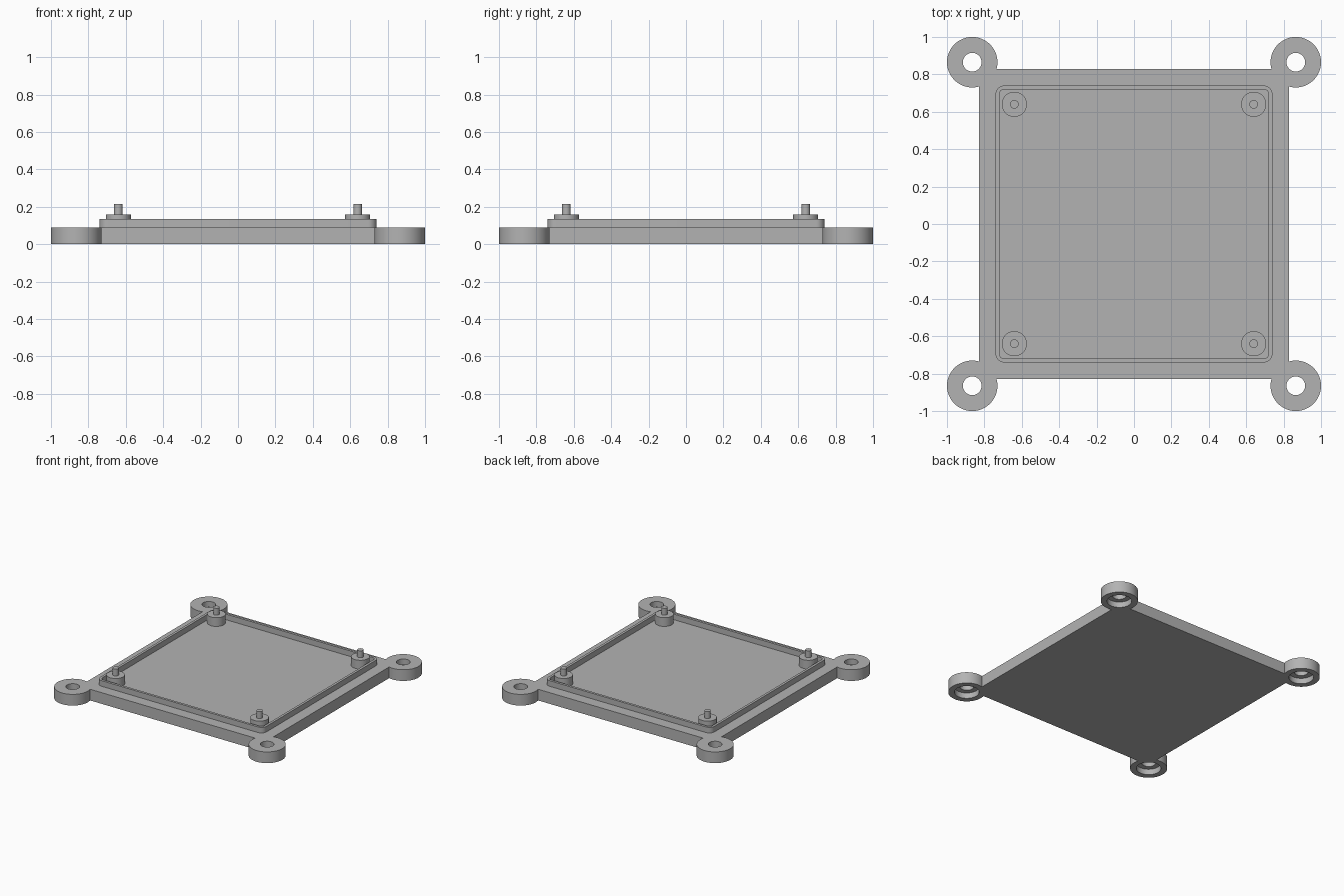
import bpy, bmesh, math

cube = bpy.data.objects.get("Cube")
if cube:
    bpy.data.objects.remove(cube, do_unlink=True)

grey = bpy.data.materials.new("mid grey")
grey.use_nodes = True
COLOUR = (0.45, 0.45, 0.45, 1)
grey.diffuse_color = COLOUR
grey.node_tree.nodes["Principled BSDF"].inputs["Base Color"].default_value = COLOUR

CORNERS = [(sx, sy) for sx in (-1, 1) for sy in (-1, 1)]
PLATE, PLATE_TOP = 0.83, 0.09
EAR, POST = 0.865, 0.64


def rounded_square(half, radius, z, steps=8):
    """Ring of points round a square with rounded corners (a circle if half == radius)."""
    pts = []
    for q, (sx, sy) in enumerate([(1, 1), (-1, 1), (-1, -1), (1, -1)]):
        for i in range(steps + 1):
            a = math.pi / 2 * (q + i / steps)
            pts.append(((half - radius) * sx + radius * math.cos(a),
                        (half - radius) * sy + radius * math.sin(a), z))
    return pts


def circle(radius, z, cx, cy, steps=48):
    return [(cx + radius * math.cos(2 * math.pi * i / steps),
             cy + radius * math.sin(2 * math.pi * i / steps), z) for i in range(steps)]


def loft(bm, rings, loop=False):
    """Skin a stack of rings; cap the ends, or join last to first when loop is set."""
    vs = [[bm.verts.new(p) for p in ring] for ring in rings]
    n = len(vs[0])
    pairs = list(zip(vs, vs[1:])) + ([(vs[-1], vs[0])] if loop else [])
    for a, b in pairs:
        for i in range(n):
            j = (i + 1) % n
            bm.faces.new((a[i], a[j], b[j], b[i]))
    if not loop:
        bm.faces.new(vs[0][::-1])
        bm.faces.new(vs[-1])


def make(name, bm):
    bmesh.ops.recalc_face_normals(bm, faces=bm.faces)
    mesh = bpy.data.meshes.new(name)
    bm.to_mesh(mesh)
    bm.free()
    mesh.materials.append(grey)
    obj = bpy.data.objects.new(name, mesh)
    bpy.context.collection.objects.link(obj)
    return obj


def turned(name, at, profile):
    """Copies of a turned part, one per corner; profile is (radius, z) pairs."""
    bm = bmesh.new()
    for sx, sy in CORNERS:
        loft(bm, [circle(r, z, at * sx, at * sy) for r, z in profile])
    return make(name, bm)


def smooth(obj):
    bpy.ops.object.select_all(action="DESELECT")
    obj.select_set(True)
    bpy.context.view_layer.objects.active = obj
    bpy.ops.object.shade_smooth_by_angle(angle=math.radians(30))


def combine(target, other, operation):
    mod = target.modifiers.new(operation.lower(), "BOOLEAN")
    mod.object, mod.operation, mod.solver = other, operation, "EXACT"
    bpy.ops.object.select_all(action="DESELECT")
    bpy.context.view_layer.objects.active = target
    target.select_set(True)
    bpy.ops.object.modifier_apply(modifier=mod.name)
    bpy.data.objects.remove(other, do_unlink=True)


# Base plate with round mounting ears, each with a counterbored screw hole
bm = bmesh.new()
loft(bm, [[(sx * PLATE, sy * PLATE, z) for sx, sy in [(1, 1), (-1, 1), (-1, -1), (1, -1)]]
          for z in (0, PLATE_TOP)])
plate = make("base_plate", bm)
combine(plate, turned("ears", EAR, [(0.135, 0), (0.135, PLATE_TOP)]), "UNION")
combine(plate, turned("screw_holes", EAR, [(0.09, -0.1), (0.09, 0.045), (0.05, 0.045), (0.05, 0.2)]),
        "DIFFERENCE")
smooth(plate)

# Thin raised rim with rounded corners
bm = bmesh.new()
loft(bm, [rounded_square(0.74, 0.045, PLATE_TOP), rounded_square(0.74, 0.045, 0.135),
          rounded_square(0.72, 0.025, 0.135), rounded_square(0.72, 0.025, PLATE_TOP)], loop=True)
smooth(make("raised_rim", bm))

# Standoff posts with locating pins
smooth(turned("standoff_posts", POST,
              [(0.067, PLATE_TOP), (0.067, 0.16), (0.023, 0.16), (0.023, 0.215)]))
